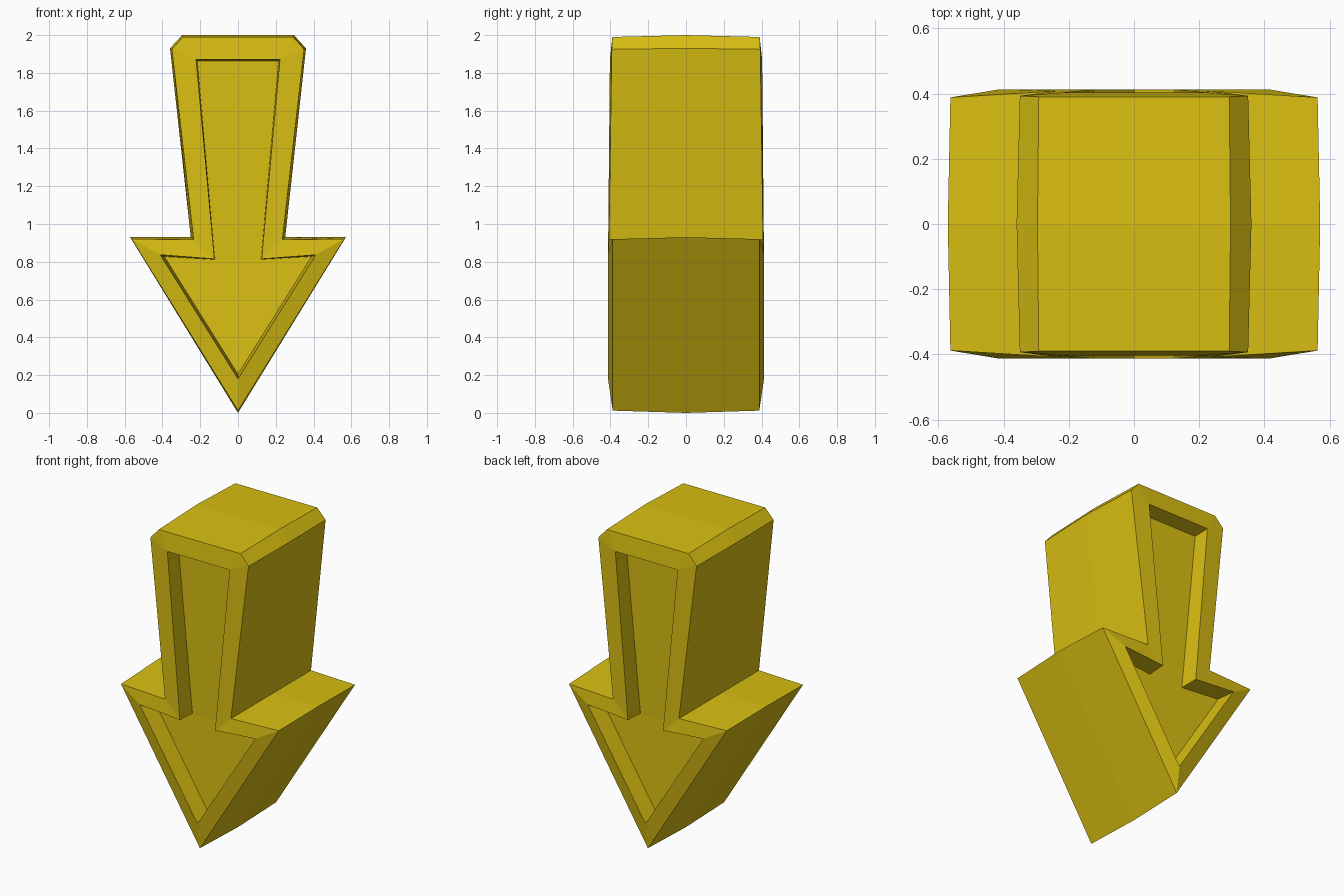
import bpy
import bmesh

if "Cube" in bpy.data.objects:
    bpy.data.objects.remove(bpy.data.objects["Cube"], do_unlink=True)

# One yellow colour
YELLOW = (0.70, 0.52, 0.006, 1.0)
mat = bpy.data.materials.new("yellow")
mat.use_nodes = True
mat.diffuse_color = YELLOW
bsdf = next(n for n in mat.node_tree.nodes if n.type == 'BSDF_PRINCIPLED')
bsdf.inputs["Base Color"].default_value = YELLOW

# Right half of each outline as (x, depth, z): tip, ear, neck, shoulder, top
FLOOR = [(0, 0.30, 0.205), (0.39, 0.30, 0.828), (0.122, 0.29, 0.812),
         (0.215, 0.30, 1.862), (0.215, 0.30, 1.862)]
RIM = [(0, 0.413, 0.18), (0.412, 0.413, 0.837), (0.125, 0.413, 0.815),
       (0.222, 0.403, 1.872), (0.222, 0.403, 1.872)]
EDGE = [(0, 0.388, 0.012), (0.563, 0.388, 0.92), (0.235, 0.408, 0.918),
        (0.35, 0.393, 1.925), (0.292, 0.39, 1.99)]
MIDDLE = [(0, 0, 0.0), (0.571, 0, 0.93), (0.25, 0, 0.93),
          (0.36, 0, 1.93), (0.296, 0, 2.0)]


def ring(bm, half, side):
    """Full outline mirrored in x, on the front (-1) or back (+1) side."""
    left = [(-x, y, z) for x, y, z in reversed(half[1:])]
    return [bm.verts.new((x, y * side, z)) for x, y, z in half + left]


# Arrow body: recessed floor, bevelled rim and slightly swollen sides, lofted front to back
bm = bmesh.new()
loops = [ring(bm, h, -1) for h in (FLOOR, RIM, EDGE)]
loops.append(ring(bm, MIDDLE, 1))
loops += [ring(bm, h, 1) for h in (EDGE, RIM, FLOOR)]
for a, b in zip(loops, loops[1:]):
    for i in range(len(a)):
        j = (i + 1) % len(a)
        bm.faces.new((a[i], a[j], b[j], b[i]))

# Recess floors: one arrowhead and one shaft face on each side
for lp in (loops[0], loops[-1]):
    bm.faces.new((lp[0], lp[1], lp[2], lp[7], lp[8]))
    bm.faces.new((lp[2], lp[3], lp[4], lp[5], lp[6], lp[7]))

bmesh.ops.remove_doubles(bm, verts=bm.verts, dist=0.0005)
bmesh.ops.recalc_face_normals(bm, faces=bm.faces)
mesh = bpy.data.meshes.new("arrow")
bm.to_mesh(mesh)
bm.free()
mesh.materials.append(mat)
arrow = bpy.data.objects.new("arrow", mesh)
bpy.context.collection.objects.link(arrow)
